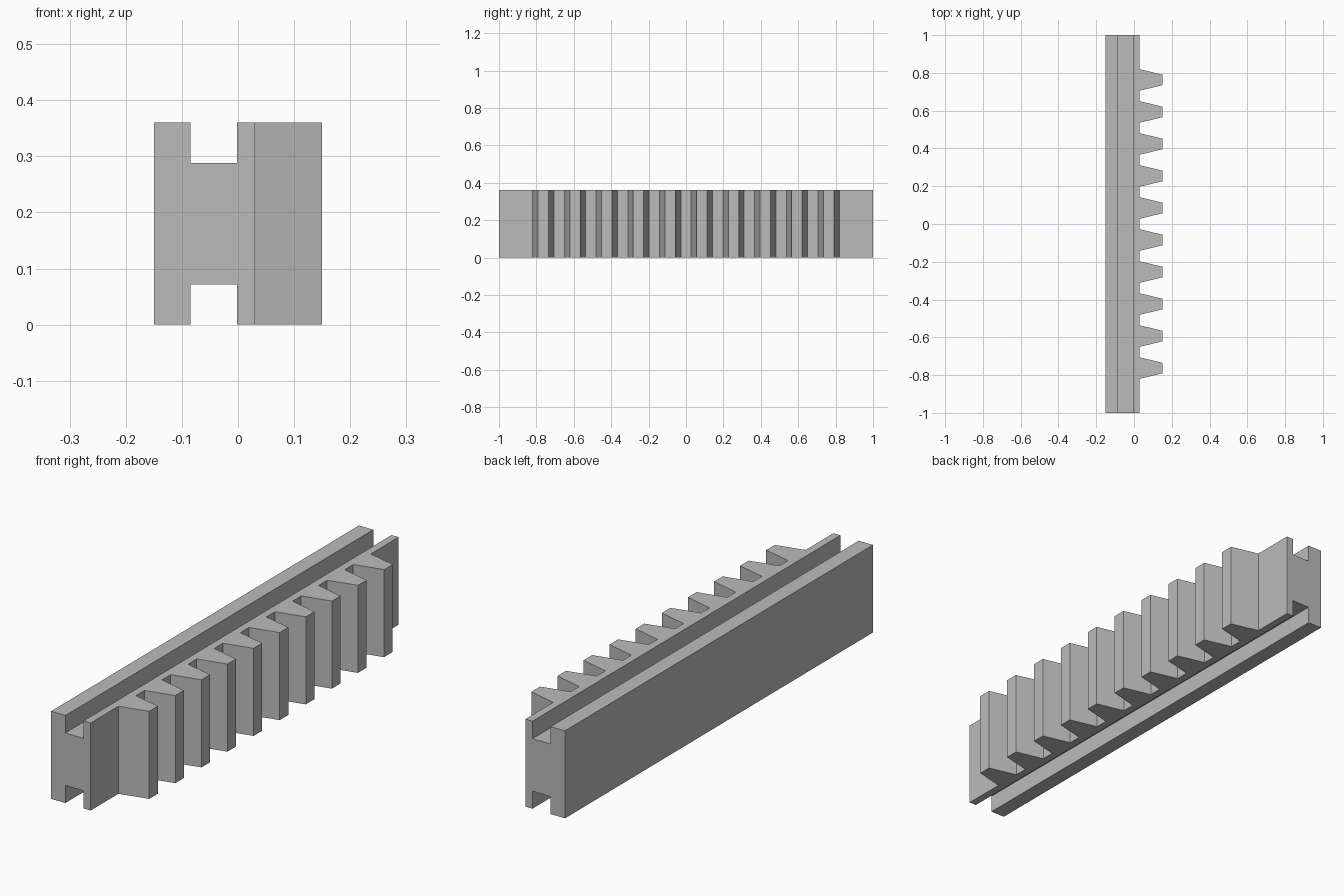
import bpy
import bmesh

cube = bpy.data.objects.get("Cube")
if cube:
    bpy.data.objects.remove(cube, do_unlink=True)

HEIGHT = 0.36
BACK, ROOT, TIP = -0.15, 0.03, 0.15
GROOVE_X = (-0.085, -0.002)
GROOVE_DEPTH = 0.072
TEETH, PITCH = 10, 0.1695
ROOT_HALF, TIP_HALF = 0.057, 0.028

steel = bpy.data.materials.new("grey steel")
steel.diffuse_color = (0.5, 0.5, 0.5, 1)
steel.use_nodes = True
steel.node_tree.nodes["Principled BSDF"].inputs["Base Color"].default_value = (0.5, 0.5, 0.5, 1)


def prism(name, outline, z0, z1):
    """Extrude a plan outline from z0 up to z1."""
    bm = bmesh.new()
    base = bm.faces.new([bm.verts.new((x, y, z0)) for x, y in outline])
    top = bmesh.ops.extrude_face_region(bm, geom=[base])
    verts = [v for v in top["geom"] if isinstance(v, bmesh.types.BMVert)]
    bmesh.ops.translate(bm, verts=verts, vec=(0, 0, z1 - z0))
    bmesh.ops.recalc_face_normals(bm, faces=bm.faces)
    mesh = bpy.data.meshes.new(name)
    bm.to_mesh(mesh)
    bm.free()
    mesh.materials.append(steel)
    obj = bpy.data.objects.new(name, mesh)
    bpy.context.collection.objects.link(obj)
    return obj


# Toothed bar: straight back, row of tapered teeth along the +x side
outline = [(BACK, 1), (BACK, -1), (ROOT, -1)]
for i in range(TEETH):
    y = (i - (TEETH - 1) / 2) * PITCH
    outline += [(ROOT, y - ROOT_HALF), (TIP, y - TIP_HALF),
                (TIP, y + TIP_HALF), (ROOT, y + ROOT_HALF)]
outline.append((ROOT, 1))
rack = prism("gear_rack", outline, 0, HEIGHT)

# Guide grooves along the top and bottom
x0, x1 = GROOVE_X
slot = [(x0, -1.1), (x1, -1.1), (x1, 1.1), (x0, 1.1)]
cutters = [prism("top_groove_cutter", slot, HEIGHT - GROOVE_DEPTH, HEIGHT + 0.1),
           prism("bottom_groove_cutter", slot, -0.1, GROOVE_DEPTH)]
bpy.context.view_layer.objects.active = rack
for cutter in cutters:
    cutter.hide_render = True
    mod = rack.modifiers.new("groove", 'BOOLEAN')
    mod.operation = 'DIFFERENCE'
    mod.solver = 'EXACT'
    mod.object = cutter
    bpy.ops.object.modifier_apply(modifier=mod.name)
    bpy.data.objects.remove(cutter, do_unlink=True)
